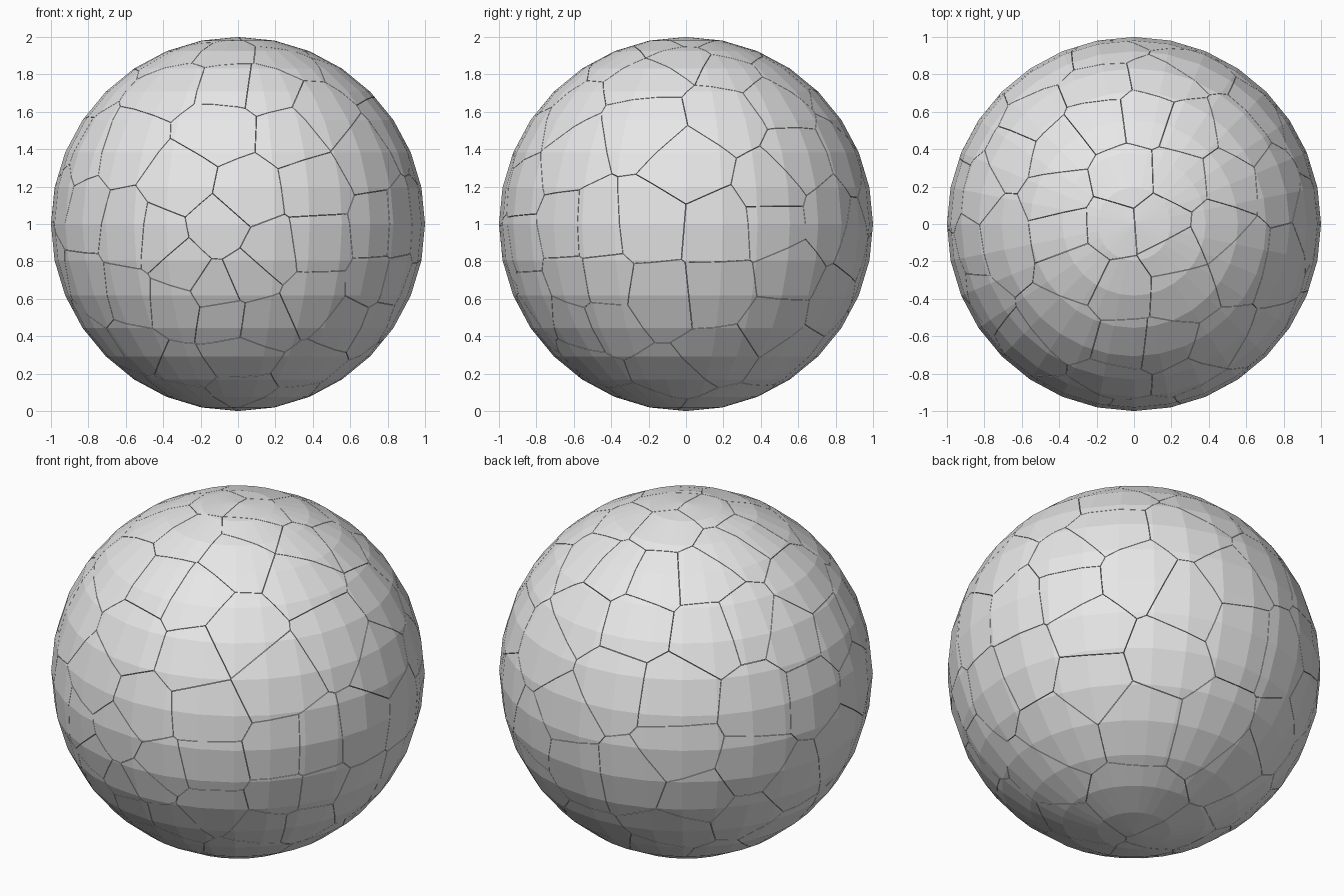
import bpy
import bmesh
import math
import random
from mathutils import Vector

random.seed(4)
cube = bpy.data.objects.get("Cube")
if cube:
    bpy.data.objects.remove(cube, do_unlink=True)

GAP = 0.0012  # half width of a crack

grey = bpy.data.materials.new("stone grey")
grey.use_nodes = True
grey.diffuse_color = (0.8, 0.8, 0.8, 1)
grey.node_tree.nodes["Principled BSDF"].inputs["Base Color"].default_value = (0.8, 0.8, 0.8, 1)

# Shard centres on the front (x, z), the left side (y, z) and the top (x, y)
front = [(-.31, .22), (.05, .16), (-.11, -.02), (-.42, -.08), (-.3, -.23), (.06, -.28),
         (.17, -.16), (.43, -.11), (.41, .2), (-.1, .51), (.29, .48), (.46, .59),
         (-.04, .75), (.15, .73), (-.6, .43), (-.6, -.05), (.76, -.03), (.68, .37),
         (-.34, -.45), (-.12, -.35), (-.08, -.51), (.13, -.53), (.4, -.4), (-.59, -.4),
         (.73, -.32), (.6, -.54), (-.52, -.67), (-.31, -.78), (0, -.72), (.39, -.78),
         (-.84, .05), (-.8, -.35)]
side = [(-.22, .53), (.22, .59), (.01, .32), (-.19, 0), (.17, -.03), (.48, .19),
        (.49, 0), (-.59, .4), (-.51, -.03), (-.14, -.4), (.17, -.37), (.56, -.27),
        (-.46, -.32), (-.43, -.53), (.48, -.53), (.61, .35), (.77, .03)]
top = [(-.05, .24), (.14, 0), (.25, .24), (-.13, -.02), (-.4, .15), (-.37, -.03),
       (-.1, -.14), (-.29, -.24), (-.45, -.16), (-.07, -.35), (.22, -.16), (.25, -.35),
       (.51, .24), (.46, -.03), (.57, -.19), (.3, .51), (.06, .59), (-.18, .56),
       (-.4, .4), (-.18, .75), (.14, .78), (.57, .48), (-.66, .4), (-.72, -.08), (-.56, .56)]


def depth(a, b):
    return math.sqrt(max(0, 1 - a * a - b * b))


seeds = []


def add_seed(point, spacing):
    point = point.normalized()
    if all((point - other).length > spacing for other in seeds):
        seeds.append(point)


for a, b in front:
    add_seed(Vector((a, -depth(a, b), b)), 0.15)
for a, b in top:
    add_seed(Vector((a, b, depth(a, b))), 0.17)
for a, b in side:
    add_seed(Vector((depth(a, b), a, b)), 0.17)

# Fill the remaining surface with scattered centres
for attempt in range(4000):
    add_seed(Vector([random.gauss(0, 1) for axis in range(3)]), 0.3)


def make_shard(index, seed):
    """Trim a faceted ball down to the region nearest to one centre."""
    bm = bmesh.new()
    bmesh.ops.create_uvsphere(bm, u_segments=32, v_segments=16, radius=1)
    neighbours = sorted((s for s in seeds if s is not seed), key=lambda s: (s - seed).length)
    for other in neighbours[:24]:
        normal = (other - seed).normalized()
        cut = bmesh.ops.bisect_plane(
            bm, geom=bm.verts[:] + bm.edges[:] + bm.faces[:], dist=1e-6,
            plane_co=-normal * GAP, plane_no=normal, clear_outer=True)
        rim = [e for e in cut["geom_cut"] if isinstance(e, bmesh.types.BMEdge) and e.is_boundary]
        if len(rim) > 2:
            bmesh.ops.holes_fill(bm, edges=rim, sides=0)
    bmesh.ops.recalc_face_normals(bm, faces=bm.faces[:])
    bmesh.ops.translate(bm, verts=bm.verts[:], vec=(0, 0, 1))

    mesh = bpy.data.meshes.new("shard_%03d" % index)
    bm.to_mesh(mesh)
    bm.free()
    mesh.materials.append(grey)
    shard = bpy.data.objects.new(mesh.name, mesh)
    bpy.context.collection.objects.link(shard)


for index, seed in enumerate(seeds):
    make_shard(index, seed)
